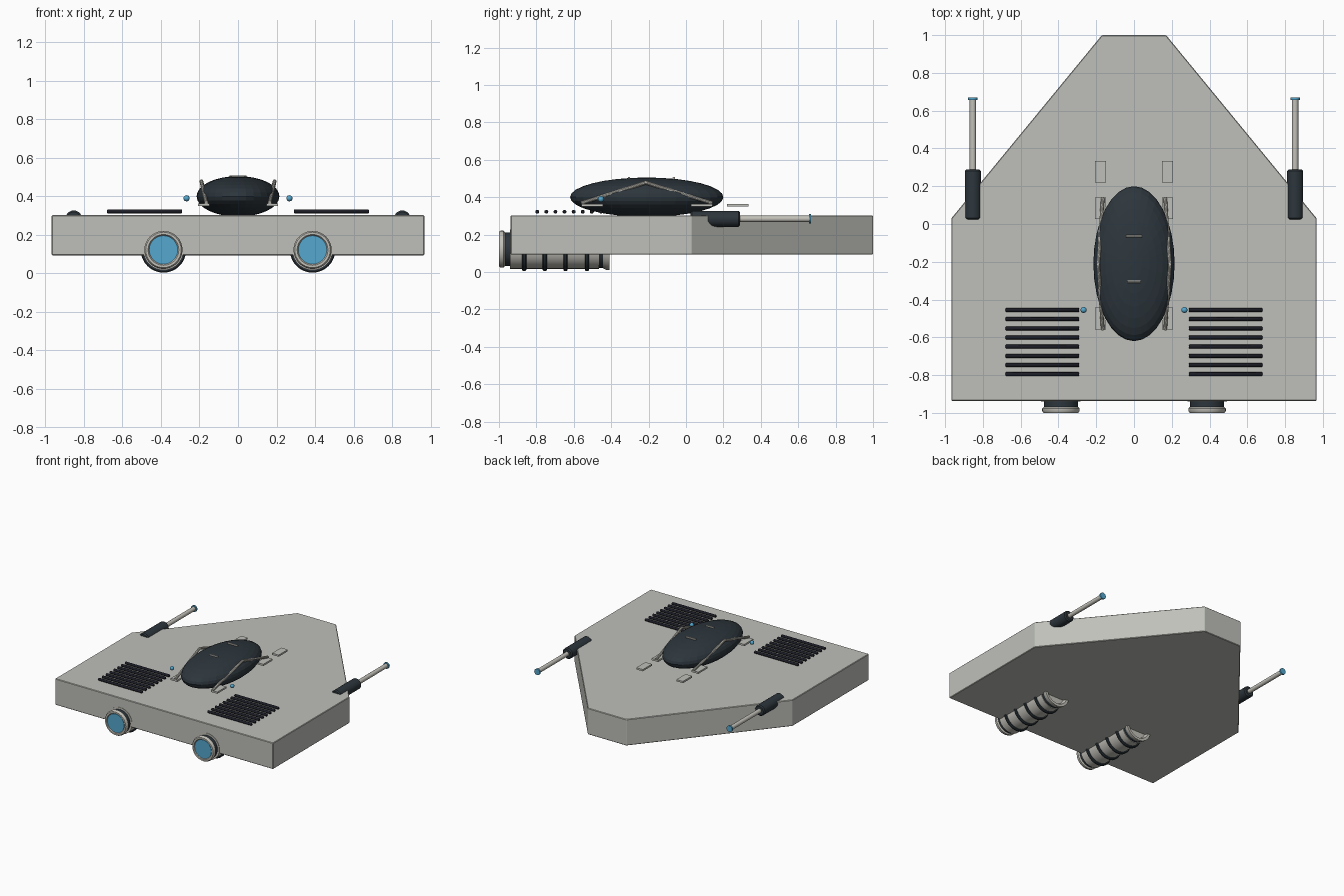
import bpy, bmesh, math
from mathutils import Vector, Matrix

if "Cube" in bpy.data.objects:
    bpy.data.objects.remove(bpy.data.objects["Cube"])


def material(name, rgb):
    m = bpy.data.materials.new(name)
    m.use_nodes = True
    m.diffuse_color = (*rgb, 1)
    m.node_tree.nodes["Principled BSDF"].inputs["Base Color"].default_value = (*rgb, 1)
    return m


HULL = material("hull grey", (0.52, 0.53, 0.49))
METAL = material("light metal", (0.54, 0.53, 0.48))
DARK = material("dark slate", (0.026, 0.037, 0.046))
BLACK = material("vent black", (0.012, 0.013, 0.02))
BLUE = material("glow blue", (0.09, 0.39, 0.62))


def finish(name, bm, mat, smooth=True):
    bmesh.ops.recalc_face_normals(bm, faces=bm.faces)
    me = bpy.data.meshes.new(name)
    bm.to_mesh(me)
    bm.free()
    me.materials.append(mat)
    ob = bpy.data.objects.new(name, me)
    bpy.context.collection.objects.link(ob)
    if smooth:
        bpy.ops.object.select_all(action='DESELECT')
        ob.select_set(True)
        bpy.context.view_layer.objects.active = ob
        bpy.ops.object.shade_smooth_by_angle(angle=math.radians(35))
    return ob


def bevel(ob, width, segments=1):
    mod = ob.modifiers.new("bevel", 'BEVEL')
    mod.width, mod.segments = width, segments
    mod.limit_method = 'ANGLE'


def lathe(name, profile, x, z, mat, sides=32):
    """Solid turned about a y axis; profile holds (y, radius)."""
    bm = bmesh.new()
    rings = [[bm.verts.new((x + r * math.cos(a), y, z + r * math.sin(a)))
              for a in (math.tau * i / sides for i in range(sides))] for y, r in profile]
    for a, b in zip(rings, rings[1:]):
        for i in range(sides):
            j = (i + 1) % sides
            bm.faces.new((a[i], a[j], b[j], b[i]))
    bm.faces.new(rings[0])
    bm.faces.new(rings[-1])
    return finish(name, bm, mat)


def rod(name, a, b, radius, mat, sides=10):
    a, b = Vector(a), Vector(b)
    bm = bmesh.new()
    turn = (b - a).to_track_quat('Z', 'Y').to_matrix().to_4x4()
    bmesh.ops.create_cone(bm, cap_ends=True, segments=sides, radius1=radius, radius2=radius,
                          depth=(b - a).length, matrix=Matrix.Translation((a + b) / 2) @ turn)
    return finish(name, bm, mat)


def ball(name, centre, radii, mat, u=16, v=10, smooth=True):
    bm = bmesh.new()
    bmesh.ops.create_uvsphere(bm, u_segments=u, v_segments=v, radius=1,
                              matrix=Matrix.Translation(centre) @ Matrix.Diagonal((*radii, 1)))
    return finish(name, bm, mat, smooth)


def plate(name, centre, size, mat):
    bm = bmesh.new()
    bmesh.ops.create_cube(bm, size=1,
                          matrix=Matrix.Translation(centre) @ Matrix.Diagonal((*size, 1)))
    return finish(name, bm, mat, False)


# Hull: extruded wedge outline
half = [(0.967, -0.937), (0.967, 0.03), (0.17, 1.0)]
outline = half + [(-x, y) for x, y in reversed(half)]
bm = bmesh.new()
base = bm.faces.new([bm.verts.new((x, y, 0.093)) for x, y in outline])
top = bmesh.ops.extrude_face_region(bm, geom=[base])["geom"]
bmesh.ops.translate(bm, vec=(0, 0, 0.21), verts=[v for v in top if isinstance(v, bmesh.types.BMVert)])
bevel(finish("hull", bm, HULL, False), 0.004)

# Canopy with two grab bars on top
ball("canopy", (0, -0.21, 0.4), (0.215, 0.41, 0.105), DARK, 32, 16, False)
for y, w in ((-0.065, 0.043), (-0.305, 0.035)):
    rod("canopy_grab_bar", (-w, y, 0.502), (w, y, 0.502), 0.007, METAL, 8)

for side, s in (("left", 1), ("right", -1)):
    # Peaked canopy rail
    peak = (s * 0.19, -0.215, 0.478)
    for y in (-0.56, 0.14):
        rod(side + "_canopy_rail", (s * 0.165, y, 0.368), peak, 0.01, METAL)
    ball(side + "_rail_joint", peak, (0.01,) * 3, METAL, 10, 6)

    # Small plates beside the canopy
    for y in (-0.5, 0.083, 0.277):
        plate(side + "_deck_plate", (s * 0.178, y, 0.357), (0.058, 0.115, 0.014), HULL)

    # Marker light
    ball(side + "_marker_light", (s * 0.267, -0.455, 0.39), (0.016,) * 3, BLUE)

    # Vent grille
    for i in range(8):
        y = -0.455 - i * 0.0486
        bar = rod(side + "_vent_bar", (s * 0.29, y, 0.322), (s * 0.68, y, 0.322), 0.011, BLACK)
        bevel(bar, 0.004)

    # Wing gun
    gx, gz = s * 0.853, 0.284
    lathe(side + "_gun_body", [(0.025, 0.035), (0.032, 0.043), (0.28, 0.043), (0.288, 0.035)],
          gx, gz, DARK, 20)
    lathe(side + "_gun_barrel", [(0.28, 0.017), (0.66, 0.017)], gx, gz, METAL, 16)
    lathe(side + "_gun_tip", [(0.657, 0.025), (0.669, 0.025)], gx, gz, BLUE, 16)

    # Engine: body, dark bands, intake cup, rear collar, rim and glow disc
    ex, ez = s * 0.387, 0.122
    lathe(side + "_engine_body", [(-0.94, 0.105), (-0.465, 0.105)], ex, ez, METAL)
    for y in (-0.865, -0.755, -0.645, -0.53):
        lathe(side + "_engine_band", [(y - 0.011, 0.112), (y - 0.006, 0.118), (y + 0.006, 0.118),
                                      (y + 0.011, 0.112)], ex, ez, DARK)
    lathe(side + "_engine_neck", [(-0.47, 0.1), (-0.435, 0.1)], ex, ez, DARK)
    lathe(side + "_engine_intake", [(-0.443, 0.103), (-0.425, 0.112), (-0.408, 0.112),
                                    (-0.408, 0.092), (-0.43, 0.08)], ex, ez, METAL)
    lathe(side + "_nozzle_collar", [(-0.975, 0.09), (-0.93, 0.09)], ex, ez, DARK)
    lathe(side + "_nozzle_rim", [(-0.99, 0.073), (-1.0, 0.08), (-1.0, 0.092), (-0.99, 0.099),
                                 (-0.976, 0.099), (-0.968, 0.09)], ex, ez, METAL)
    lathe(side + "_nozzle_glow", [(-0.996, 0.074), (-0.988, 0.074)], ex, ez, BLUE)
